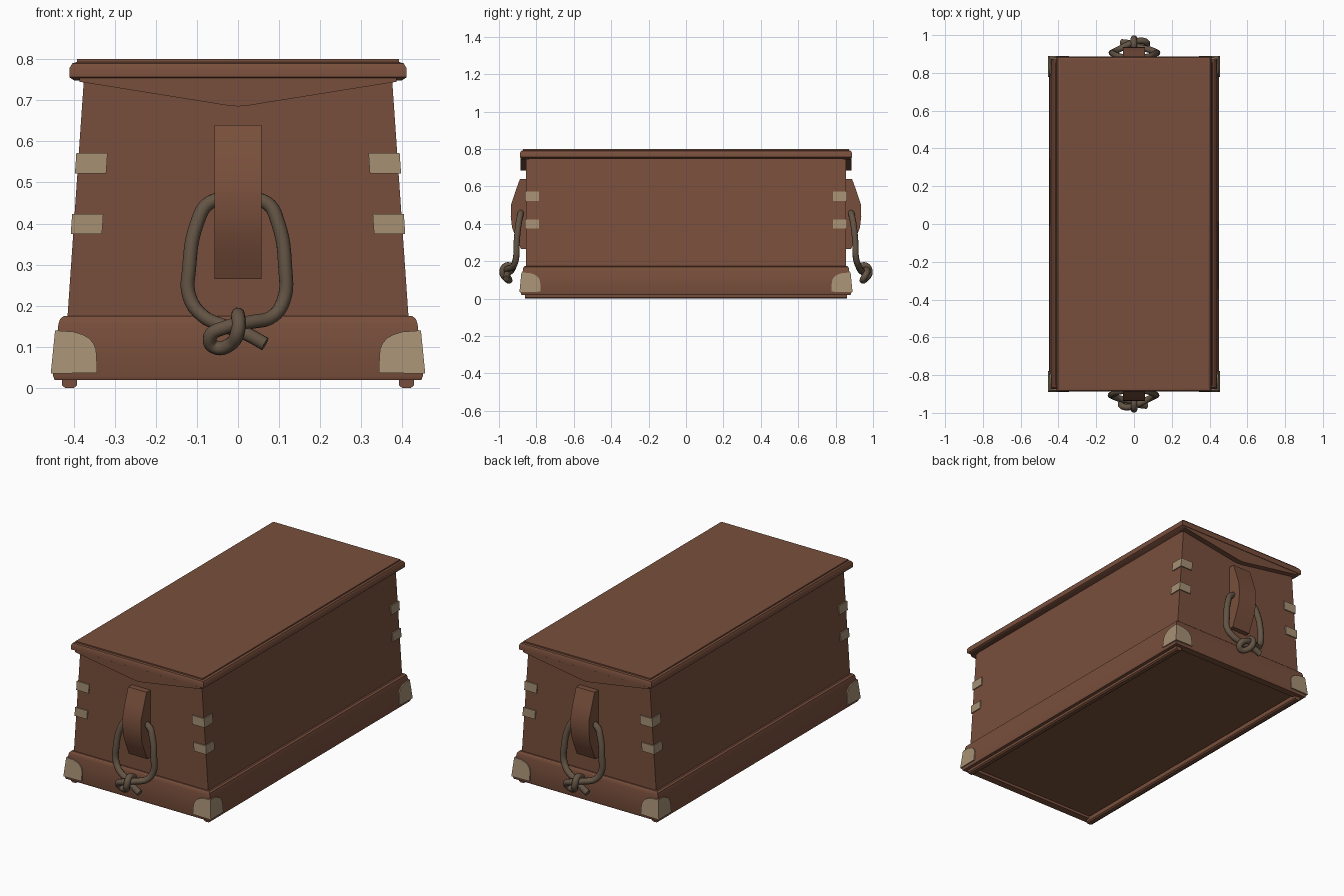
import bpy, bmesh
from math import pi, sin, cos
from mathutils import Matrix

old = bpy.data.objects.get("Cube")
if old:
    bpy.data.objects.remove(old, do_unlink=True)


def material(name, rgb):
    m = bpy.data.materials.new(name)
    m.use_nodes = True
    m.diffuse_color = (*rgb, 1)
    m.node_tree.nodes["Principled BSDF"].inputs["Base Color"].default_value = (*rgb, 1)
    return m


WOOD = material("brown wood", (0.19, 0.078, 0.045))
BRASS = material("tan metal", (0.38, 0.28, 0.175))
ROPE = material("grey brown rope", (0.125, 0.088, 0.058))


def finish(obj, angle=35):
    bpy.ops.object.select_all(action="DESELECT")
    obj.select_set(True)
    bpy.context.view_layer.objects.active = obj
    bpy.ops.object.shade_smooth_by_angle(angle=angle * pi / 180)


def loft(name, rings, mat, mirror=None, angle=35):
    """Skin a stack of matching closed outlines and cap both ends."""
    bm = bmesh.new()
    loops = [[bm.verts.new(p) for p in ring] for ring in rings]
    n = len(loops[0])
    for a, b in zip(loops, loops[1:]):
        for i in range(n):
            j = (i + 1) % n
            bm.faces.new((a[i], a[j], b[j], b[i]))
    bm.faces.new(loops[0])
    bm.faces.new(loops[-1])
    bmesh.ops.recalc_face_normals(bm, faces=bm.faces)
    me = bpy.data.meshes.new(name)
    bm.to_mesh(me)
    bm.free()
    obj = bpy.data.objects.new(name, me)
    bpy.context.collection.objects.link(obj)
    me.materials.append(mat)
    finish(obj, angle)
    if mirror:
        mod = obj.modifiers.new("Mirror", "MIRROR")
        mod.use_axis = mirror
    return obj


def rect(hx, hy, z):
    return [(-hx, -hy, z), (hx, -hy, z), (hx, hy, z), (-hx, hy, z)]


def body_x(z):
    return 0.415 - 0.069 * (z - 0.17)


def base_x(z):
    return 0.45 - 0.1 * (z - 0.02)


def base_y(z):
    return 0.885 - 0.1 * (z - 0.02)


HY = 0.855  # half length of the body

# Tapered body
loft("chest_body", [rect(body_x(z), HY, z) for z in (0.1, 0.77)], WOOD)

# Base skirt with a recessed floor and rounded upper edge
loft("base_skirt", [rect(*r) for r in (
    (0.4, 0.84, 0.035), (0.4, 0.84, 0.02), (0.446, 0.88, 0.02),
    (0.45, 0.884, 0.03), (0.437, 0.872, 0.155), (0.433, 0.869, 0.168),
    (0.424, 0.862, 0.175), (0.38, 0.83, 0.175))], WOOD)

# Long runners under the base
loft("base_runner", [[(x, s * 0.86, z) for x, z in
     ((0.392, 0.03), (0.392, 0.006), (0.4, 0), (0.42, 0), (0.428, 0.006), (0.428, 0.03))]
     for s in (-1, 1)], WOOD, (True, False, False))

# Moulded lid
loft("lid", [rect(*r) for r in (
    (0.398, 0.875, 0.748), (0.41, 0.888, 0.756), (0.41, 0.888, 0.778),
    (0.403, 0.882, 0.79), (0.392, 0.872, 0.793), (0.392, 0.872, 0.8))], WOOD)

# Shallow pointed board under each end of the lid
gable = [(-0.385, 0.76), (-0.385, 0.745), (-0.03, 0.688), (0, 0.685),
         (0.03, 0.688), (0.385, 0.745), (0.385, 0.76)]
loft("lid_end_board", [[(x, y, z) for x, z in gable] for y in (-0.886, -0.84)],
     WOOD, (False, True, False))


# Metal straps wrapping the body corners
def strap_ring(z, reach, t=0.006):
    x, y, end = body_x(z), HY, HY - 0.068
    return [(x + t, -y - t, z), (x + t, -end, z), (x - t, -end, z),
            (x - t, -y + t, z), (x - reach, -y + t, z), (x - reach, -y - t, z)]


for label, low, high in (("lower", 0.375, 0.423), ("upper", 0.522, 0.572)):
    loft(label + "_corner_strap", [strap_ring(z, 0.07) for z in (low, high)],
         BRASS, (True, True, False))

# Rounded metal corner guards on the base
guard = [(0, 0.035), (0, 0.14), (0.045, 0.137)]
guard += [(0.05 + 0.058 * sin(a), 0.073 + 0.06 * cos(a))
          for a in (0.3, 0.6, 0.9, 1.2, pi / 2)]
guard += [(0.112, 0.037)]
T = 0.007
loft("end_corner_guard", [[(base_x(z) + T - u, -base_y(z) - d, z) for u, z in guard]
     for d in (-0.004, T)], BRASS, (True, True, False))
loft("side_corner_guard", [[(base_x(z) + d, -base_y(z) - T + u, z) for u, z in guard]
     for d in (-0.004, T)], BRASS, (True, True, False))

# Handle block on each end
block = [(0.85, 0.265), (0.882, 0.265), (0.908, 0.325), (0.93, 0.38), (0.937, 0.44),
         (0.935, 0.505), (0.915, 0.565), (0.888, 0.64), (0.85, 0.64)]
loft("handle_block", [[(x, -y, z) for y, z in block] for x in (-0.057, 0.057)],
     WOOD, (False, True, False))

# Knotted rope loop: x, distance outward, height
path = [(0.066, 0.962, 0.107), (0.02, 0.955, 0.132), (-0.03, 0.935, 0.15),
        (-0.085, 0.922, 0.175), (-0.119, 0.908, 0.225), (-0.119, 0.906, 0.29),
        (-0.1, 0.895, 0.4), (-0.07, 0.885, 0.45), (0, 0.882, 0.46),
        (0.07, 0.885, 0.45), (0.098, 0.895, 0.4), (0.115, 0.906, 0.29),
        (0.113, 0.908, 0.22), (0.085, 0.922, 0.175), (0.03, 0.95, 0.16),
        (-0.03, 0.97, 0.148), (-0.068, 0.96, 0.125), (-0.058, 0.945, 0.1),
        (-0.018, 0.96, 0.107), (0, 0.982, 0.14), (0, 0.958, 0.178), (0, 0.915, 0.16)]


def rope(name, turn):
    cu = bpy.data.curves.new(name, "CURVE")
    cu.dimensions = "3D"
    cu.bevel_depth = 0.017
    cu.bevel_resolution = 3
    cu.resolution_u = 6
    cu.use_fill_caps = True
    sp = cu.splines.new("BEZIER")
    sp.bezier_points.add(len(path) - 1)
    for bp, (x, y, z) in zip(sp.bezier_points, path):
        bp.co = (x, -y, z)
        bp.handle_left_type = bp.handle_right_type = "AUTO"
    cu.materials.append(ROPE)
    obj = bpy.data.objects.new(name, cu)
    bpy.context.collection.objects.link(obj)
    bpy.ops.object.select_all(action="DESELECT")
    obj.select_set(True)
    bpy.context.view_layer.objects.active = obj
    bpy.ops.object.convert(target="MESH")
    obj = bpy.context.view_layer.objects.active
    obj.data.transform(Matrix.Rotation(turn, 4, "Z"))
    finish(obj, 50)


rope("front_rope_handle", 0)
rope("back_rope_handle", pi)
